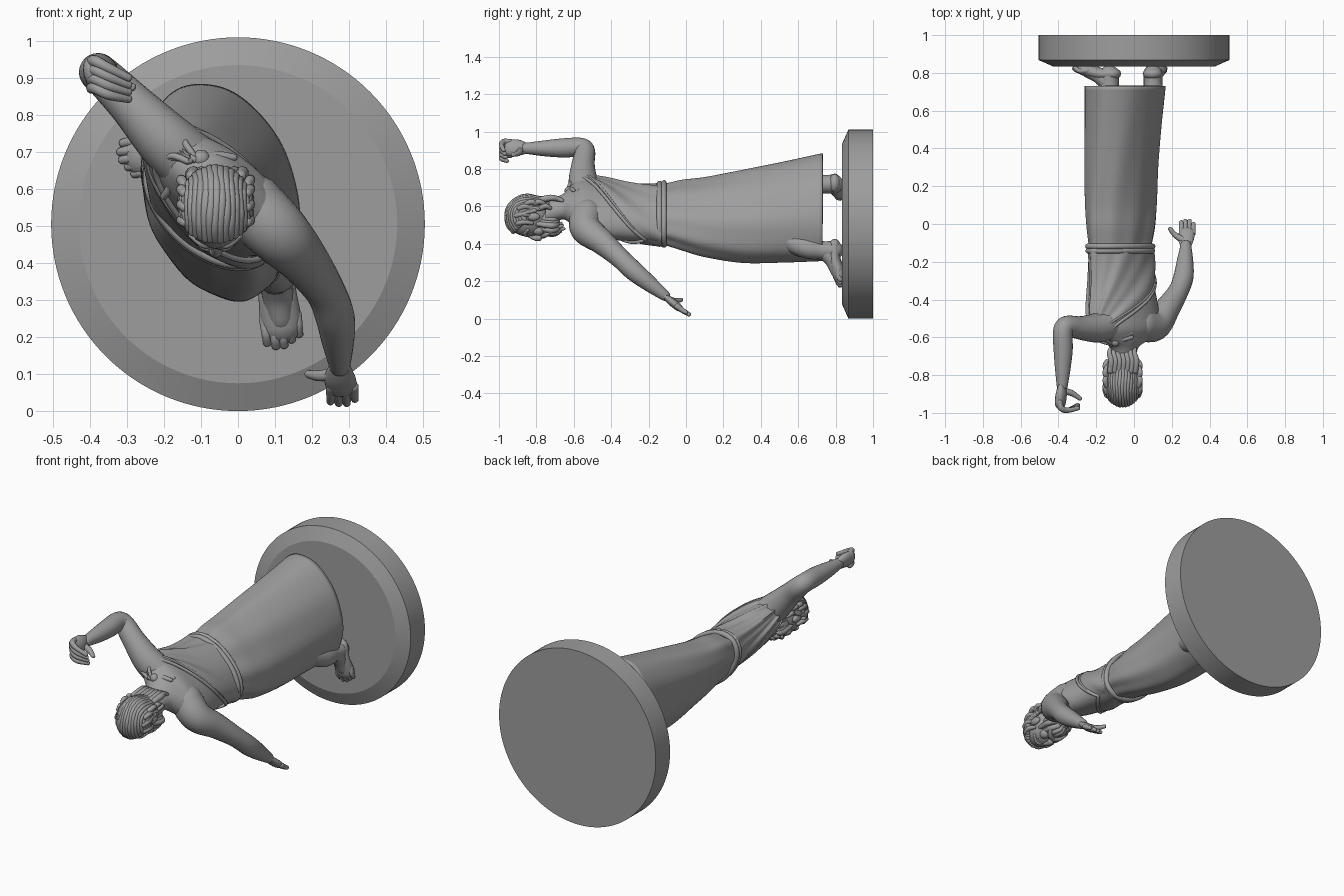
import bpy, bmesh, math
from mathutils import Vector
from math import sin, cos, pi, radians

if "Cube" in bpy.data.objects:
    bpy.data.objects.remove(bpy.data.objects["Cube"])

STONE = bpy.data.materials.new("dark_stone")
STONE.diffuse_color = (.34, .34, .34, 1)
STONE.use_nodes = True
STONE.node_tree.nodes["Principled BSDF"].inputs["Base Color"].default_value = STONE.diffuse_color


def catmull(pts, n):
    P = [Vector(p) for p in pts]
    P = [2 * P[0] - P[1]] + P + [2 * P[-1] - P[-2]]
    out = []
    for i in range(1, len(P) - 2):
        a, b, c, d = P[i - 1:i + 3]
        for k in range(n):
            t = k / n
            out.append(0.5 * (2 * b + (c - a) * t + (2 * a - 5 * b + 4 * c - d) * t * t
                              + (3 * b - a - 3 * c + d) * t ** 3))
    return out + [P[-2]]


def loft(name, rings, caps=True, loop=False, thick=0, angle=50):
    bm = bmesh.new()
    R = [[bm.verts.new(p) for p in r] for r in rings]
    n = len(R[0])
    for i in range(len(R) if loop else len(R) - 1):
        a, b = R[i], R[(i + 1) % len(R)]
        for j in range(n):
            bm.faces.new((a[j], a[(j + 1) % n], b[(j + 1) % n], b[j]))
    if caps and not loop:
        bm.faces.new(R[0])
        bm.faces.new(R[-1])
    bmesh.ops.recalc_face_normals(bm, faces=bm.faces)
    me = bpy.data.meshes.new(name)
    bm.to_mesh(me)
    bm.free()
    me.materials.append(STONE)
    ob = bpy.data.objects.new(name, me)
    bpy.context.collection.objects.link(ob)
    if thick:
        m = ob.modifiers.new("thickness", 'SOLIDIFY')
        m.thickness, m.offset = thick, -1
    bpy.context.view_layer.objects.active = ob
    bpy.ops.object.select_all(action='DESELECT')
    ob.select_set(True)
    bpy.ops.object.shade_smooth_by_angle(angle=radians(angle))
    return ob


def tube(name, pts, up=None, flat=1.0, sides=16, steps=5, loop=False):
    """Round-ended limb through (x, y, z, radius) points; flat squashes it along up."""
    P = [Vector(p) for p in pts] if loop else catmull([Vector(p) for p in pts], steps)
    C = [(p.to_3d(), p[3]) for p in P]
    N = len(C)
    if not up:
        d = C[-1][0] - C[0][0]
        k = min(range(3), key=lambda q: abs(d[q]))
        up = [float(q == k) for q in range(3)]
    up = Vector(up).normalized()
    rings = []

    def ring(c, t, r):
        s = t.cross(up).normalized()
        u = s.cross(t).normalized()
        rings.append([c + s * (r * cos(a)) + u * (r * flat * sin(a))
                      for a in (2 * pi * j / sides for j in range(sides))])
    for i, (c, r) in enumerate(C):
        t = (C[(i + 1) % N][0] - C[i - 1][0] if loop else
             C[min(i + 1, N - 1)][0] - C[max(i - 1, 0)][0]).normalized()
        if i == 0 and not loop:
            for a in (82, 60, 30):
                ring(c - t * r * .8 * sin(radians(a)), t, r * cos(radians(a)))
        ring(c, t, r)
        if i == N - 1 and not loop:
            for a in (30, 60, 82):
                ring(c + t * r * .8 * sin(radians(a)), t, r * cos(radians(a)))
    return loft(name, rings, loop=loop)


def ball(name, c, r):
    rings = [[(c[0] + r[0] * sin(a) * cos(b), c[1] + r[1] * cos(a), c[2] + r[2] * sin(a) * sin(b))
              for b in (2 * pi * j / 28 for j in range(28))] for a in (pi * (i + .1) / 18.2 for i in range(19))]
    return loft(name, rings)


# Body cross-sections along y: y, x min, x max, z min, z max, tilt
STATIONS = catmull([Vector(s) for s in (
    (.73, -.265, .17, .305, .888, -.24), (.5, -.265, .145, .298, .84, -.28),
    (.3, -.265, .13, .298, .8, -.34), (.1, -.26, .125, .33, .76, -.42),
    (-.02, -.252, .115, .365, .745, -.45), (-.14, -.24, .095, .4, .72, -.45),
    (-.3, -.235, .105, .415, .72, -.5), (-.45, -.24, .13, .425, .745, -.58),
    (-.55, -.23, .135, .45, .755, -.62), (-.61, -.18, .08, .5, .715, -.55),
    (-.66, -.125, .02, .53, .665, -.2), (-.76, -.12, .01, .49, .62, 0))], 8)


def body(y, t, off=0.0):
    for a, b in zip(STATIONS, STATIONS[1:]):
        if b[0] <= y <= a[0]:
            break
    s = a.lerp(b, (a[0] - y) / (a[0] - b[0]))
    hx, hz, k = (s[2] - s[1]) / 2 + off, (s[4] - s[3]) / 2 + off, s[5]
    return Vector(((s[1] + s[2]) / 2 + hx * (k * sin(t) + math.sqrt(1 - k * k) * cos(t)), y,
                   (s[3] + s[4]) / 2 + hz * sin(t)))


ANG = [2 * pi * j / 128 for j in range(128)]

# Round plinth with chamfered edge
loft("plinth", [[(r * cos(a), y, .505 + r * sin(a)) for a in ANG]
                for y, r in ((1, .505), (.868, .505), (.835, .43))], angle=20)

# Bare torso and neck
loft("torso", [[body(-.13 - .62 * i / 44, a) for a in ANG] for i in range(45)])

# Long skirt with soft folds
def skirt_fold(y, a):
    w = max(0, (y + .13) / .86)
    return .003 * cos(9 * a + 2 * w) * (1.3 - w) + .003 * cos(5 * a + 1) * (1 - w) - .003
loft("skirt", [[body(y, a, skirt_fold(y, a)) for a in ANG]
               for y in (-.13 + .86 * i / 40 for i in range(41))], caps=False, thick=.012)

# One-shoulder bodice, folds fan out from the tied shoulder
SH = radians(118)
def turn(a):
    return (a - SH + pi) % (2 * pi) - pi
def edge(a):
    return -.64 + .45 * (math.sqrt(turn(a) ** 2 + .04) - .2) / pi
def bodice(a, s):
    y = -.13 + (edge(a) + .13) * s
    phi = math.atan2(turn(a) * .2, y + .67)
    return body(y, a, .008 + .006 * cos(15 * phi) + .003 * cos(31 * phi))
loft("bodice", [[bodice(a, i / 36) for a in ANG] for i in range(37)], caps=False, thick=.012)
for s, r in ((1, .009), (.93, .006)):
    tube("bodice_hem", [(*bodice(a, s), r) for a in ANG], up=(0, 1, 0), sides=10, loop=True)

# Double belt
for y in (-.142, -.118):
    tube("belt", [(*body(y, a, .002), .015) for a in ANG], up=(0, 1, 0), sides=12, loop=True)

# Shoulder knot with gathered cloth
ball("shoulder_knot", (-.1, -.625, .682), (.024, .024, .024))
for k in range(3):
    q = k * .025
    tube("front_gather", [(-.1, -.62, .68, .010), (-.15 - q * .4, -.585 + q, .645, .014),
                          (-.2, -.52 + 2 * q, .58, .010)], sides=10)
    tube("back_gather", [(-.1, -.615, .685, .010), (-.055, -.61 + q * .6, .69, .013),
                         (-.01, -.6 + q, .685, .010)], sides=10)

# Raised left arm
UP = (.19, 0, .17)
tube("left_arm", [(-.13, -.53, .67, .085), (-.2, -.55, .735, .078), (-.285, -.55, .825, .062),
                  (-.355, -.54, .895, .054), (-.377, -.57, .915, .052), (-.375, -.66, .912, .051),
                  (-.377, -.76, .91, .042), (-.38, -.86, .91, .029)], up=UP, sides=24)
tube("left_palm", [(-.38, -.85, .91, .03), (-.385, -.9, .913, .046), (-.39, -.945, .912, .046)],
     up=(1, 0, .3), flat=.6)
for i in range(4):
    z = .945 - i * .024
    tube("left_finger", [(-.395, -.94, z, .016), (-.385, -.975, z, .016), (-.35, -.986, z - .018, .014),
                         (-.295, -.975 + i * .006, z - .045 + i * .005, .011)], up=(0, 0, 1), sides=10)
tube("left_thumb", [(-.375, -.885, .9, .018), (-.33, -.895, .885, .016), (-.285, -.925, .875, .011)], sides=10)

# Lowered right arm
tube("right_arm", [(.03, -.53, .56, .09), (.11, -.535, .48, .084), (.175, -.45, .41, .068),
                   (.235, -.355, .325, .054), (.262, -.28, .255, .053), (.27, -.2, .19, .044),
                   (.275, -.11, .12, .028)], up=(1, 0, 1), sides=24)
tube("right_palm", [(.275, -.12, .125, .028), (.275, -.08, .092, .042), (.28, -.045, .064, .042)],
     up=(0, .6, .75), flat=.5)
for i in range(4):
    x, l = .252 + i * .02, (.9, 1, 1, .75)[i]
    tube("right_finger", [(x, -.05, .066, .015), (x, -.05 + .035 * l, .066 - .025 * l, .014),
                          (x + (i - 1) * .002, -.05 + .068 * l, .066 - .045 * l, .011)], sides=10)
tube("right_thumb", [(.26, -.085, .1, .018), (.22, -.06, .095, .015), (.19, -.025, .1, .011)], sides=10)

# Legs and feet: ankle position and pointing direction
def foot(side, ax, az, dx, dz, top):
    def at(f, s, y, r):
        return (ax + dx * f - dz * s, y, az + dz * f + dx * s, r)
    tube(side + "_leg", [(*top, .06), (ax, .62, az + .02, .056), (ax, .72, az, .05), (ax, .8, az, .05)])
    tube(side + "_instep", [at(0, 0, .74, .046), at(.055, 0, .785, .042), at(.12, 0, .812, .036)])
    tube(side + "_foot", [at(-.02, 0, .795, .052), at(.05, 0, .795, .052), at(.11, 0, .812, .056),
                          at(.14, 0, .82, .055)], up=(0, 1, 0), flat=.62)
    for i in range(5):
        s = -.044 + i * .022
        l = .195 - .012 * abs(i - 1.5)
        tube(side + "_toe", [at(.11, s, .813, .015), at(l - .025, s, .811, .0135), at(l, s, .825, .012)], sides=10)
foot("right", .1, .365, .13, -.99, (.03, .45, .47))
foot("left", -.13, .72, -.97, -.22, (-.11, .45, .66))

# Head and facial features, face towards -z
HX, HY, HZ = -.06, -.845, .545
ball("head", (HX, HY, HZ), (.086, .114, .107))
ball("jaw", (HX, -.755, .515), (.066, .075, .075))
tube("nose", [(HX, -.84, .442, .009), (HX, -.805, .43, .014), (HX, -.785, .432, .018)], sides=12)
for m in (-1, 1):
    tube("brow", [(HX + m * .008, -.85, .447, .011), (HX + m * .035, -.862, .452, .011),
                  (HX + m * .066, -.845, .475, .009)], sides=10)
    ball("eye", (HX + m * .033, -.832, .459), (.016, .010, .011))
    ball("ear", (HX + m * .084, -.815, .545), (.016, .034, .022))
    ball("cheek", (HX + m * .036, -.79, .47), (.027, .032, .026))
    tube("moustache", [(HX, -.766, .44, .013), (HX + m * .032, -.75, .448, .014),
                       (HX + m * .056, -.715, .47, .009)], sides=10)

# Beard locks hanging from the jaw
for n, w, z0, tip in ((7, .06, .462, -.67), (6, .05, .475, -.65), (5, .045, .495, -.66)):
    for i in range(n):
        u = -1 + 2 * i / (n - 1)
        z = z0 + .045 * u * u
        tube("beard_lock", [(HX + u * w, -.765 - .035 * u * u, z, .014),
                            (HX + u * w * 1.1 + .005, -.72, z - .010, .016),
                            (HX + u * w * .8 - .004, -.69, z - .004, .014),
                            (HX + u * w * .5, tip - .03 * u * u, z + .004, .008)], sides=10)

# Hair swept from forehead to nape, wavy at the sides
for i in range(19):
    b = radians(-76.5 + 8.5 * i)
    pts = []
    for k in range(12):
        a = radians(-48 + 20 * k)
        wv = b + .03 * sin(k * 1.2 + i * .4)
        r = 1 + .010 * sin(2.3 * k + 2 * i)
        flare = max(0, k - 8) * .012
        pts.append((HX + .093 * r * sin(wv), HY - .115 * r * cos(wv) * cos(a) + flare * .6,
                    HZ + .110 * r * cos(wv) * sin(a) + flare * .9, .0125 if k < 11 else .008))
    tube("hair_lock", pts, up=(1, 0, 0), sides=10, steps=3)

# Curls around the temples and nape
for m in (-1, 1):
    for k in range(6):
        a = radians(-30 + 34 * k)
        tube("side_curl", [(HX + m * .084, HY + .01 - .075 * cos(a), HZ + .07 * sin(a), .013),
                           (HX + m * .093, HY + .04 - .07 * cos(a), HZ + .075 * sin(a) + .008, .014),
                           (HX + m * .084, HY + .075 - .06 * cos(a), HZ + .07 * sin(a), .010)], sides=10)
for i in range(7):
    x = HX - .066 + .022 * i
    tube("nape_curl", [(x, -.78, .635, .016), (x + .006, -.725, .645, .017),
                       (x - .004, -.685, .64, .014), (x, -.66, .63, .009)], sides=10)
